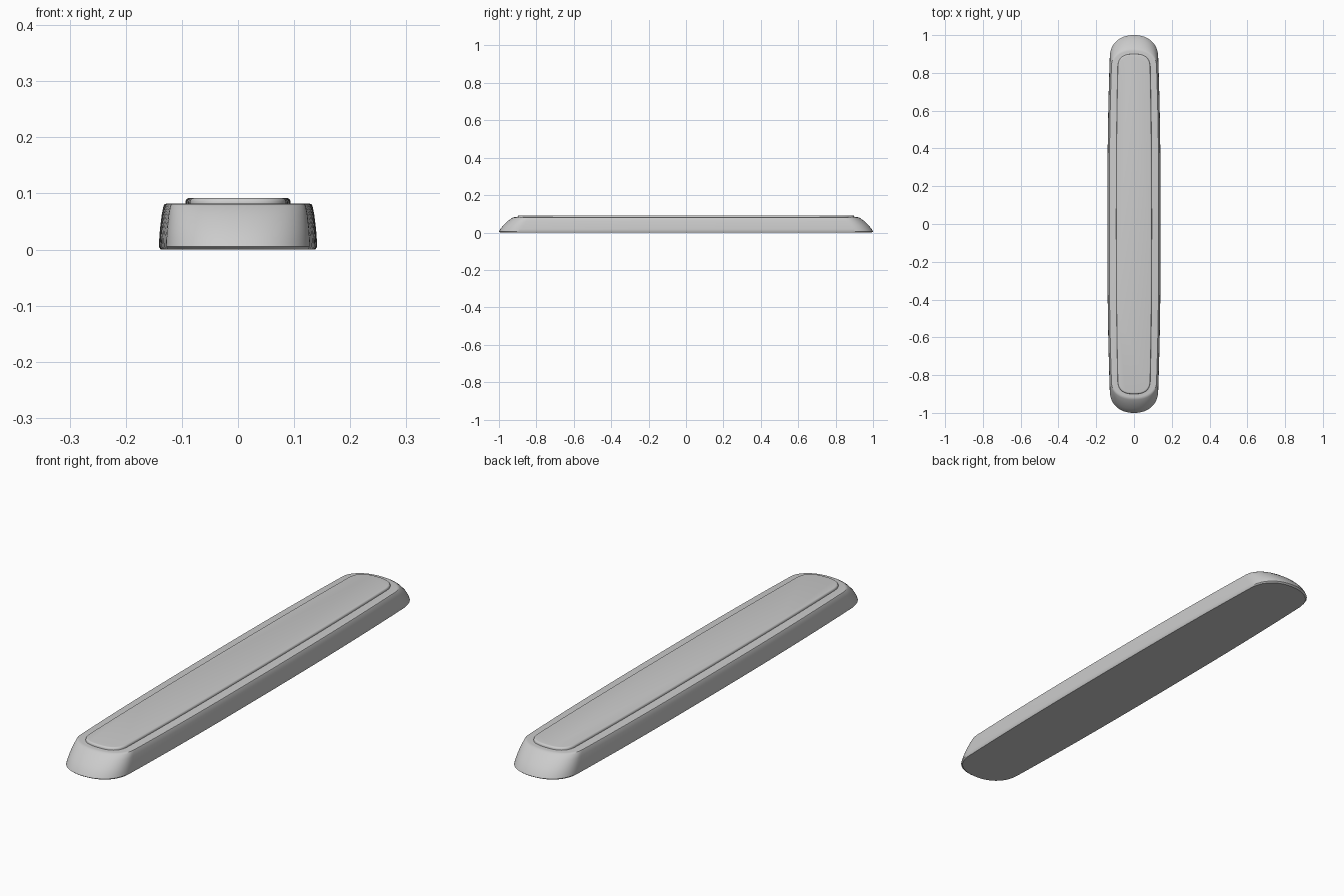
import bpy, bmesh, math

if "Cube" in bpy.data.objects:
    bpy.data.objects.remove(bpy.data.objects["Cube"])


def outline(half_w, end_start, half_l, taper, power):
    """Long bar outline: gently bowed sides and super-elliptic ends."""
    quarter = []
    for i in range(13):
        y = end_start * i / 12
        quarter.append((half_w * (1 - taper * (y / end_start) ** 2.5), y))
    end_w = half_w * (1 - taper)
    for i in range(1, 17):
        a = math.pi / 2 * i / 16
        quarter.append((end_w * max(math.cos(a), 0) ** (2 / power),
                        end_start + (half_l - end_start) * math.sin(a) ** (2 / power)))
    quarter[-1] = (0, half_l)
    half = quarter + [(-x, y) for x, y in reversed(quarter[:-1])]
    return half + [(-x, -y) for x, y in half[1:-1]]


def loft(name, levels, taper, power):
    """Stack outlines of (half width, end start, half length, z) and cap them."""
    bm = bmesh.new()
    rings = [[bm.verts.new((x, y, z)) for x, y in outline(w, s, l, taper, power)]
             for w, s, l, z in levels]
    n = len(rings[0])
    for low, high in zip(rings, rings[1:]):
        for i in range(n):
            j = (i + 1) % n
            bm.faces.new((low[i], low[j], high[j], high[i]))
    bm.faces.new(rings[0][::-1])
    bm.faces.new(rings[-1])
    bmesh.ops.remove_doubles(bm, verts=bm.verts, dist=1e-6)
    bmesh.ops.recalc_face_normals(bm, faces=bm.faces)
    mesh = bpy.data.meshes.new(name)
    bm.to_mesh(mesh)
    bm.free()
    obj = bpy.data.objects.new(name, mesh)
    bpy.context.collection.objects.link(obj)
    bpy.ops.object.select_all(action='DESELECT')
    obj.select_set(True)
    bpy.context.view_layer.objects.active = obj
    bpy.ops.object.shade_smooth_by_angle(angle=math.radians(35))
    return obj


# Main body with sloping, rounded ends
loft("bar_body", [
    (0.138, 0.875, 0.993, 0.0),
    (0.141, 0.88, 1.0, 0.005),
    (0.1405, 0.875, 0.993, 0.018),
    (0.139, 0.865, 0.977, 0.038),
    (0.136, 0.85, 0.952, 0.062),
    (0.133, 0.84, 0.931, 0.077),
    (0.131, 0.835, 0.924, 0.081),
    (0.127, 0.83, 0.916, 0.082),
], taper=0.09, power=2.2)

# Raised panel on top with a softened rim
loft("top_panel", [
    (0.094, 0.82, 0.900, 0.078),
    (0.094, 0.82, 0.900, 0.085),
    (0.0925, 0.82, 0.8985, 0.089),
    (0.090, 0.82, 0.896, 0.0912),
    (0.086, 0.82, 0.892, 0.092),
], taper=0.08, power=2.7)
